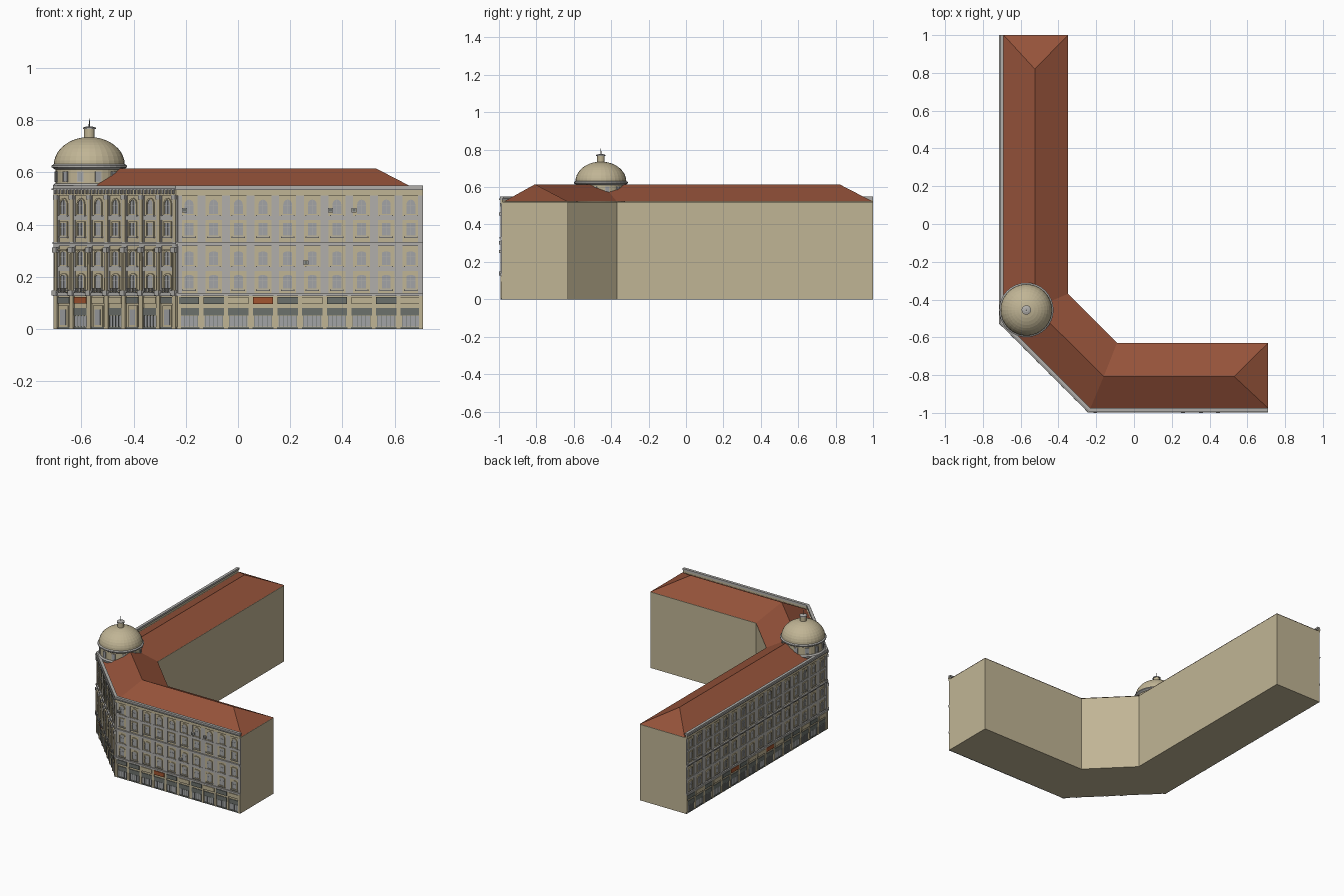
import bpy, bmesh, math
from mathutils import Vector, Matrix

if "Cube" in bpy.data.objects:
    bpy.data.objects.remove(bpy.data.objects["Cube"], do_unlink=True)


def material(name, rgb):
    m = bpy.data.materials.new(name)
    m.use_nodes = True
    m.diffuse_color = (*rgb, 1)
    bsdf = m.node_tree.nodes["Principled BSDF"]
    bsdf.inputs["Base Color"].default_value = (*rgb, 1)
    bsdf.inputs["Roughness"].default_value = 0.8
    return m


TAN = material("tan_plaster", (0.53, 0.46, 0.30))
GREY = material("grey_stone", (0.44, 0.43, 0.41))
GLASS = material("window_grey", (0.36, 0.37, 0.38))
DARK = material("dark_slate", (0.15, 0.165, 0.15))
TILE = material("roof_tile", (0.30, 0.085, 0.042))
ORANGE = material("orange_sign", (0.36, 0.09, 0.03))

parts = {}


def part(name, mat):
    """Return the mesh being collected for a named part."""
    if name not in parts:
        parts[name] = (bmesh.new(), mat)
    return parts[name][0]


def prism(bm, low, high, caps=True):
    a, b = [[bm.verts.new(p) for p in ring] for ring in (low, high)]
    n = len(a)
    for i in range(n):
        bm.faces.new((a[i], a[(i + 1) % n], b[(i + 1) % n], b[i]))
    if caps:
        bm.faces.new(a)
        bm.faces.new(b)


# Street line, courtyard line and ridge line run from the back wing to the front wing
STREET = [Vector(p) for p in ((-0.70, 1), (-0.70, -0.52), (-0.235, -0.985), (0.71, -0.985))]
COURT = [Vector(p) for p in ((-0.35, 1), (-0.35, -0.37), (-0.09, -0.63), (0.71, -0.63))]
RIDGE = [Vector(p) for p in ((-0.525, 0.82), (-0.525, -0.445), (-0.16, -0.807), (0.53, -0.807))]


def outward(a, b):
    d = (b - a).normalized()
    return Vector((d.y, -d.x))


def offset(dist):
    """Street line moved outward with mitred corners."""
    normals = [outward(a, b) for a, b in zip(STREET, STREET[1:])]
    result = []
    for i, p in enumerate(STREET):
        n0, n1 = normals[max(i - 1, 0)], normals[min(i, 2)]
        result.append(p + (n0 + n1) * (dist / (1 + n0.dot(n1))))
    return result


def band(name, mat, z0, z1, d1, d0=-0.004):
    line = offset(d1) + offset(d0)[::-1]
    prism(part(name, mat), [(*p, z0) for p in line], [(*p, z1) for p in line])


# Main body
outline = STREET + COURT[::-1]
prism(part("main_body", TAN), [(*p, 0) for p in outline], [(*p, 0.52) for p in outline])

# Hipped roof
bm = part("roof", TILE)
eave = [bm.verts.new((*p, 0.522)) for p in offset(-0.01)]
yard = [bm.verts.new((*p, 0.522)) for p in COURT]
ridge = [bm.verts.new((*p, 0.615)) for p in RIDGE]
for i in range(3):
    bm.faces.new((eave[i], eave[i + 1], ridge[i + 1], ridge[i]))
    bm.faces.new((ridge[i], ridge[i + 1], yard[i + 1], yard[i]))
for i in (0, 3):
    bm.faces.new((eave[i], ridge[i], yard[i]))

# Horizontal bands along the street fronts
band("plinth", DARK, 0, 0.008, 0.004)
band("shop_cornice", GREY, 0.126, 0.138, 0.009)
for z in (0.222, 0.418):
    band("floor_bands", GREY, z, z + 0.015, 0.004)
band("string_course", GREY, 0.318, 0.326, 0.006)
band("string_course", GREY, 0.326, 0.334, 0.011)
band("frieze", TAN, 0.512, 0.532, 0.007)
band("top_cornice", GREY, 0.532, 0.538, 0.014)
band("parapet", GREY, 0.538, 0.55, 0.009, -0.01)


class Front:
    """Places pieces on one street front: u along, d outward, z up."""

    def __init__(self, a, b, bays):
        self.a, self.n, self.bays = a, outward(a, b), bays
        self.t = (b - a).normalized()
        self.step = (b - a).length / bays

    def at(self, u, d, z):
        return (*(self.a + self.t * u + self.n * d), z)

    def plate(self, bm, shape, d0, d1):
        prism(bm, [self.at(u, d0, z) for u, z in shape], [self.at(u, d1, z) for u, z in shape])

    def box(self, name, mat, u, w, z0, z1, d1, d0=-0.002):
        self.plate(part(name, mat), opening(u, w, z0, z1, 0), d0, d1)

    def frame(self, bm, inner, outer, d):
        """Raised surround between two outlines of equal length."""
        n = len(inner)
        vi, vo, bi, bo = [[bm.verts.new(self.at(u, h, z)) for u, z in s]
                          for s, h in ((inner, d), (outer, d), (inner, 0), (outer, 0))]
        for i in range(n):
            j = (i + 1) % n
            for p, q in ((vi, vo), (bi, vi), (vo, bo)):
                bm.faces.new((p[i], p[j], q[j], q[i]))

    def column(self, name, mat, u, r, z0, z1, d):
        m = Matrix.Translation(self.at(u, d, (z0 + z1) / 2))
        bmesh.ops.create_cone(part(name, mat), cap_ends=True, segments=10, radius1=r,
                              radius2=r * 0.88, depth=z1 - z0, matrix=m)


def opening(u, w, z0, z1, rise):
    """Outline of a window: flat top, or arched by the given rise."""
    n = 8 if rise else 1
    top = [(u + w / 2 * math.cos(math.pi * i / n),
            z1 - rise + rise * math.sin(math.pi * i / n)) for i in range(n + 1)]
    return [(u - w / 2, z0), (u + w / 2, z0)] + top


ROWS = ((0.155, 0.207, 0.006), (0.246, 0.297, 0.006), (0.358, 0.407, 0), (0.441, 0.496, 0.019))
SIGNS = {"D": ("dark_signs", DARK), "T": ("tan_signs", TAN), "O": ("orange_signs", ORANGE)}


def windows(f, u, width):
    for z0, z1, rise in ROWS:
        hole = opening(u, width, z0, z1, rise)
        rim = opening(u, width + 0.012, z0 - 0.005, z1 + 0.006, rise + 0.005 if rise else 0)
        f.plate(part("window_panes", GLASS), hole, -0.002, 0.0015)
        f.frame(part("window_frames", TAN), hole, rim, 0.005)
        f.box("window_sills", GREY, u, width + 0.018, z0 - 0.009, z0 - 0.004, 0.008)
        f.box("window_bars", GREY, u, 0.002, z0, z1 - 0.001, 0.003)
        f.box("window_bars", GREY, u, width, z0 + 0.03, z0 + 0.032, 0.003)


def shop(f, u):
    f.box("shop_glass", GLASS, u, 0.07, 0.01, 0.05, 0.002)
    f.box("shop_transoms", DARK, u, 0.078, 0.052, 0.081, 0.004)
    for k in range(-2, 3):
        f.box("shop_bars", DARK, u + k * 0.0165, 0.002, 0.008, 0.052, 0.004)


def wing(f, signs):
    for i in range(f.bays):
        u = (i + 0.5) * f.step
        windows(f, u, 0.034)
        shop(f, u)
        name, mat = SIGNS[signs[i]]
        f.box(name, mat, u, 0.078, 0.095, 0.122, 0.007)
    for i in range(f.bays + 1):
        u = min(max(i * f.step, 0.01), f.bays * f.step - 0.01)
        f.box("wall_strips", GREY, u, 0.02 if u != i * f.step else 0.03, 0.138, 0.512, 0.003)
        f.box("shop_piers", TAN, u, 0.014, 0, 0.126, 0.005)


def corner(f, signs):
    for i in range(f.bays):
        u = (i + 0.5) * f.step
        windows(f, u, 0.03)
        name, mat = SIGNS[signs[i]]
        f.box(name, mat, u, 0.066, 0.098, 0.122, 0.007)
        if i % 2:
            shop(f, u)
        else:
            f.box("doors", TAN, u, 0.05, 0.008, 0.09, 0.005)
            f.box("door_glass", GLASS, u, 0.03, 0.015, 0.075, 0.007)
        # Balconies and small pediments
        f.box("balconies", GREY, u, 0.05, 0.138, 0.142, 0.014)
        f.box("balconies", GREY, u, 0.05, 0.155, 0.158, 0.014, 0.011)
        for k in range(-3, 4):
            f.box("balconies", GREY, u + k * 0.007, 0.003, 0.142, 0.155, 0.013, 0.011)
        f.box("window_hoods", TAN, u, 0.048, 0.3, 0.306, 0.011)
        for k in range(-2, 3):
            f.box("cornice_brackets", GREY, u + k * f.step / 5, 0.007, 0.518, 0.532, 0.013)
    for i in range(f.bays + 1):
        u = min(max(i * f.step, 0.008), f.bays * f.step - 0.008)
        f.box("wall_strips", GREY, u, 0.028, 0.138, 0.512, 0.003)
        f.box("shop_piers", TAN, u, 0.02, 0, 0.126, 0.008)
        f.box("column_bases", GREY, u, 0.024, 0.128, 0.148, 0.016)
        f.column("columns", TAN, u, 0.0085, 0.148, 0.296, 0.006)
        f.box("column_capitals", GREY, u, 0.023, 0.294, 0.312, 0.016)
        f.box("upper_pilasters", TAN, u, 0.016, 0.334, 0.5, 0.007)
        f.box("pilaster_capitals", GREY, u, 0.022, 0.496, 0.514, 0.011)


left_front = Front(STREET[0], STREET[1], 16)
corner_front = Front(STREET[1], STREET[2], 7)
main_front = Front(STREET[2], STREET[3], 10)
wing(left_front, "DTDTDODTTOTDDTDT")
corner(corner_front, "DOTTDTD")
wing(main_front, "DDTODTDTDT")

# Small wall units beside some windows
for u, z in ((0.03, 0.447), (0.495, 0.247), (0.59, 0.447), (0.68, 0.447)):
    main_front.box("wall_units", GREY, u, 0.02, z, z + 0.016, 0.015)
    main_front.box("wall_unit_grilles", DARK, u, 0.012, z + 0.003, z + 0.013, 0.016, 0.014)

# Corner tower: drum, rings, dome, lantern and spire
CENTRE = Vector((-0.57, -0.455))


def lathe(name, mat, profile, sides=32):
    bm = part(name, mat)
    rings = [[(CENTRE.x + r * math.cos(math.tau * k / sides),
               CENTRE.y + r * math.sin(math.tau * k / sides), z) for k in range(sides)]
             for r, z in profile]
    for low, high in zip(rings, rings[1:]):
        prism(bm, low, high, caps=False)
    bmesh.ops.remove_doubles(bm, verts=bm.verts, dist=0.00001)
    for ring in (rings[0], rings[-1]):
        bm.faces.new([bm.verts.new(p) for p in ring])


lathe("drum", TAN, [(0.13, 0.5), (0.13, 0.625)])
lathe("drum_base_ring", GREY, [(0.136, 0.535), (0.14, 0.55), (0.132, 0.558)])
lathe("dome_ring", GREY, [(0.132, 0.612), (0.144, 0.62), (0.144, 0.627), (0.136, 0.632)])
arc = [math.radians(a) for a in range(0, 90, 9)]
lathe("dome", TAN, [(0.136 * math.cos(a), 0.63 + 0.106 * math.sin(a)) for a in arc])
lathe("lantern", TAN, [(0.02, 0.73), (0.02, 0.768)], 16)
lathe("lantern_cap", GREY, [(0.025, 0.766), (0.025, 0.772), (0.012, 0.776)], 16)
lathe("spire", DARK, [(0.0025, 0.774), (0.0015, 0.806)], 8)

# Drum windows
for k in range(12):
    a = math.tau * (k + 0.5) / 12
    n = Vector((math.cos(a), math.sin(a)))
    t = Vector((-n.y, n.x))
    spot = Front(CENTRE + n * 0.128, CENTRE + n * 0.128 + t, 1)
    spot.box("drum_windows", GLASS, 0, 0.018, 0.567, 0.6, 0.004)
    spot.frame(part("drum_window_frames", GREY), opening(0, 0.018, 0.567, 0.6, 0),
               opening(0, 0.024, 0.563, 0.604, 0), 0.006)

# Turn every collected part into an object
for name, (bm, mat) in parts.items():
    bmesh.ops.recalc_face_normals(bm, faces=bm.faces)
    mesh = bpy.data.meshes.new(name)
    bm.to_mesh(mesh)
    bm.free()
    mesh.materials.append(mat)
    bpy.context.scene.collection.objects.link(bpy.data.objects.new(name, mesh))
